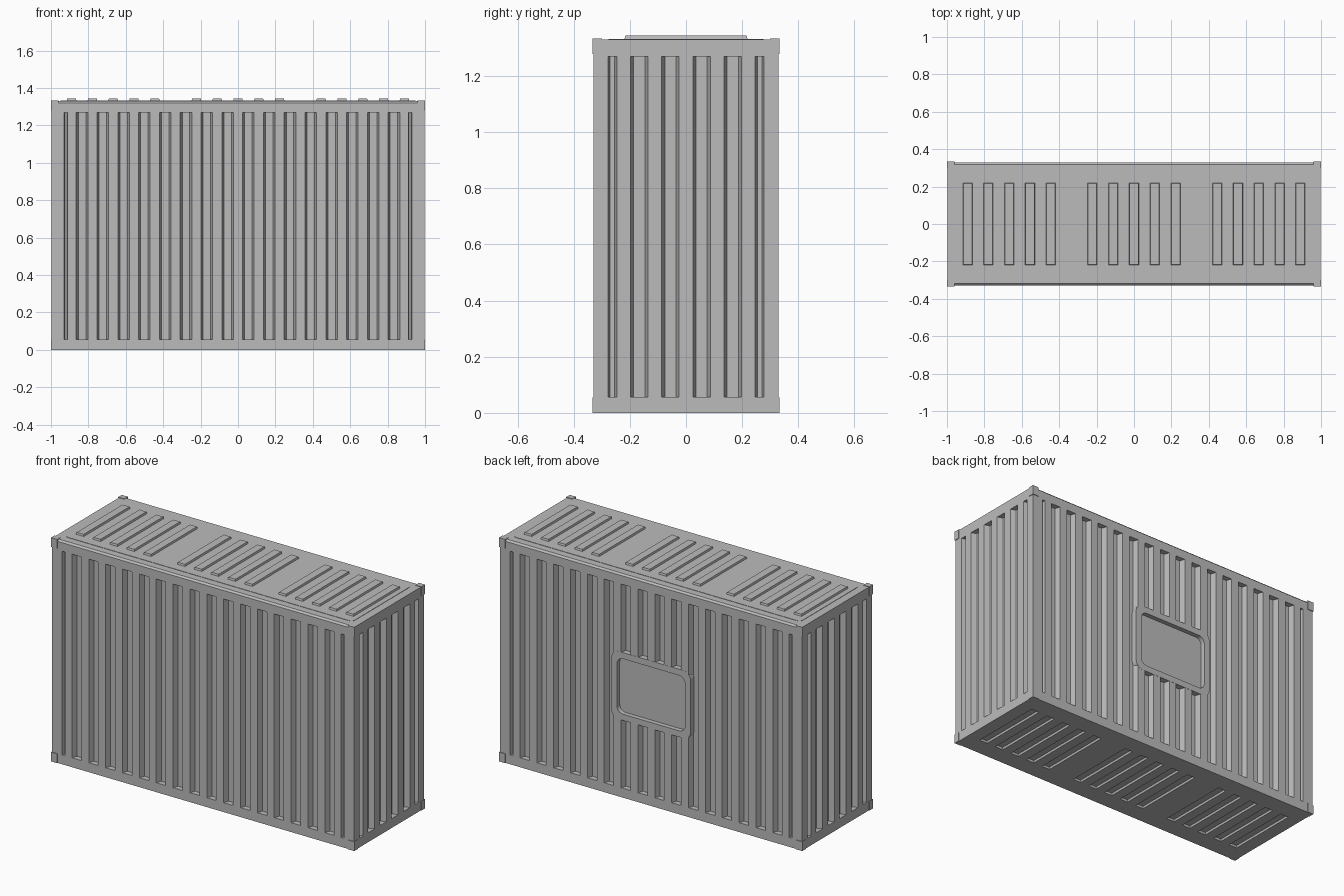
import bpy, bmesh, math
from mathutils import Matrix, Vector

old = bpy.data.objects.get("Cube")
if old:
    bpy.data.objects.remove(old)

HX, HY, TOP = 0.996, 0.329, 1.331      # body half sizes and roof height
MID, PITCH, DEPTH = 0.663, 0.1112, 0.032

steel = bpy.data.materials.new("plain_grey_steel")
steel.use_nodes = True
grey = (0.5, 0.5, 0.5, 1)
steel.diffuse_color = grey
steel.node_tree.nodes["Principled BSDF"].inputs["Base Color"].default_value = grey


def make(name, bm):
    bmesh.ops.recalc_face_normals(bm, faces=bm.faces)
    mesh = bpy.data.meshes.new(name)
    bm.to_mesh(mesh)
    bm.free()
    mesh.materials.append(steel)
    ob = bpy.data.objects.new(name, mesh)
    bpy.context.collection.objects.link(ob)
    return ob


def box(bm, center, size):
    m = Matrix.Translation(center) @ Matrix.Diagonal((*size, 1))
    return bmesh.ops.create_cube(bm, size=1, matrix=m)["verts"]


def face_frame(origin, u, v, n):
    """Matrix taking (across, along, outward) to model space."""
    m = Matrix((u, v, n)).transposed().to_4x4()
    m.translation = Vector(origin)
    return m


def frustum(bm, frame, cu, cv, hu, hv, lo, hi, slope_u=0, slope_v=0):
    """Tapered block, full size at depth lo and narrowed at depth hi."""
    for v in box(bm, (0, 0, 0), (2, 2, 2)):
        far = v.co.z > 0
        v.co = frame @ Vector((cu + v.co.x * (hu - slope_u * far),
                               cv + v.co.y * (hv - slope_v * far),
                               hi if far else lo))


def rounded(hu, hv, r, steps=6):
    """Rounded rectangle outline about the origin."""
    pts = []
    for q, (su, sv) in enumerate([(1, 1), (-1, 1), (-1, -1), (1, -1)]):
        for i in range(steps + 1):
            a = (q + i / steps) * math.pi / 2
            pts.append((su * (hu - r) + r * math.cos(a),
                        sv * (hv - r) + r * math.sin(a)))
    return pts


def loft(bm, frame, rings, close=False):
    """Skin a list of (outline, depth) rings, capping both ends."""
    loops = [[bm.verts.new(frame @ Vector((u, v, d))) for u, v in pts]
             for pts, d in rings]
    n = len(loops[0])
    for a, b in zip(loops, loops[1:]):
        for i in range(n):
            bm.faces.new((a[i], a[(i + 1) % n], b[(i + 1) % n], b[i]))
    bm.faces.new(loops[0])
    bm.faces.new(loops[-1])


def cut(target, cutter):
    cutter.hide_render = True
    mod = target.modifiers.new("cut", "BOOLEAN")
    mod.operation, mod.solver, mod.object = "DIFFERENCE", "EXACT", cutter
    bpy.ops.object.select_all(action="DESELECT")
    bpy.context.view_layer.objects.active = target
    target.select_set(True)
    bpy.ops.object.modifier_apply(modifier=mod.name)
    bpy.data.objects.remove(cutter)


X, Y, Z = Vector((1, 0, 0)), Vector((0, 1, 0)), Vector((0, 0, 1))
front = face_frame((0, -HY, MID), X, Z, -Y)
back = face_frame((0, HY, MID), X, Z, Y)
right = face_frame((HX, 0, MID), Y, Z, X)
left = face_frame((-HX, 0, MID), Y, Z, -X)
roof = face_frame((0, 0, TOP), X, Y, Z)
floor = face_frame((0, 0, 0), X, Y, -Z)

# Main body with softened long roof edges
bm = bmesh.new()
box(bm, (0, 0, TOP / 2), (2 * HX, 2 * HY, TOP))
edges = [e for e in bm.edges if all(v.co.z > 1 for v in e.verts)
         and abs(e.verts[0].co.x - e.verts[1].co.x) > 1]
bmesh.ops.bevel(bm, geom=edges, offset=0.01, segments=1, affect="EDGES")
body = make("container_body", bm)

# Wall corrugation: full grooves plus a narrow one at each end
bm = bmesh.new()
walls = [(front, 16, 0.92, 0.010, 0.004), (back, 16, 0.92, 0.010, 0.004),
         (right, 4, 0.262, 0.017, 0.009), (left, 4, 0.262, 0.017, 0.009)]
for frame, count, end, end_half, end_slope in walls:
    for i in range(count):
        u = (i - (count - 1) / 2) * PITCH
        frustum(bm, frame, u, 0, 0.032, 0.607, 0.003, -DEPTH, 0.012)
    for s in (-1, 1):
        frustum(bm, frame, s * end, 0, end_half, 0.607, 0.003, -DEPTH, end_slope)

# Shallow floor grooves share the roof rib layout
rib_rows = [(g * 6 + i) * PITCH for g in (-1, 0, 1) for i in range(-2, 3)]
for u in rib_rows:
    frustum(bm, floor, u, 0, 0.027, 0.22, 0.002, -0.012, 0.004, 0.004)
cut(body, make("groove_cutter", bm))

# Rear opening and the rounded tray set into it
bm = bmesh.new()
opening = rounded(0.228, 0.168, 0.04)
loft(bm, back, [(opening, 0.02), (opening, -DEPTH - 0.008)])
cut(body, make("opening_cutter", bm))

bm = bmesh.new()
outer, inner = rounded(0.262, 0.202, 0.05), rounded(0.225, 0.165, 0.04)
loft(bm, back, [(outer, -DEPTH - 0.012), (outer, 0.001),
                (inner, 0.001), (inner, -0.026)])
make("rear_window_tray", bm)

# Roof sheet and ribs
bm = bmesh.new()
sheet = rounded(0.948, 0.276, 0.02)
loft(bm, roof, [(sheet, -0.005), (sheet, 0.002)])
make("roof_sheet", bm)

bm = bmesh.new()
for u in rib_rows:
    frustum(bm, roof, u, 0, 0.027, 0.22, -0.003, 0.013, 0.004, 0.004)
make("roof_ribs", bm)

# Corner castings, slightly proud of the frame
bm = bmesh.new()
for sx in (-1, 1):
    for sy in (-1, 1):
        for z in (0.0275, 1.3065):
            box(bm, (sx * 0.98, sy * 0.3165, z), (0.04, 0.033, 0.055))
make("corner_castings", bm)
